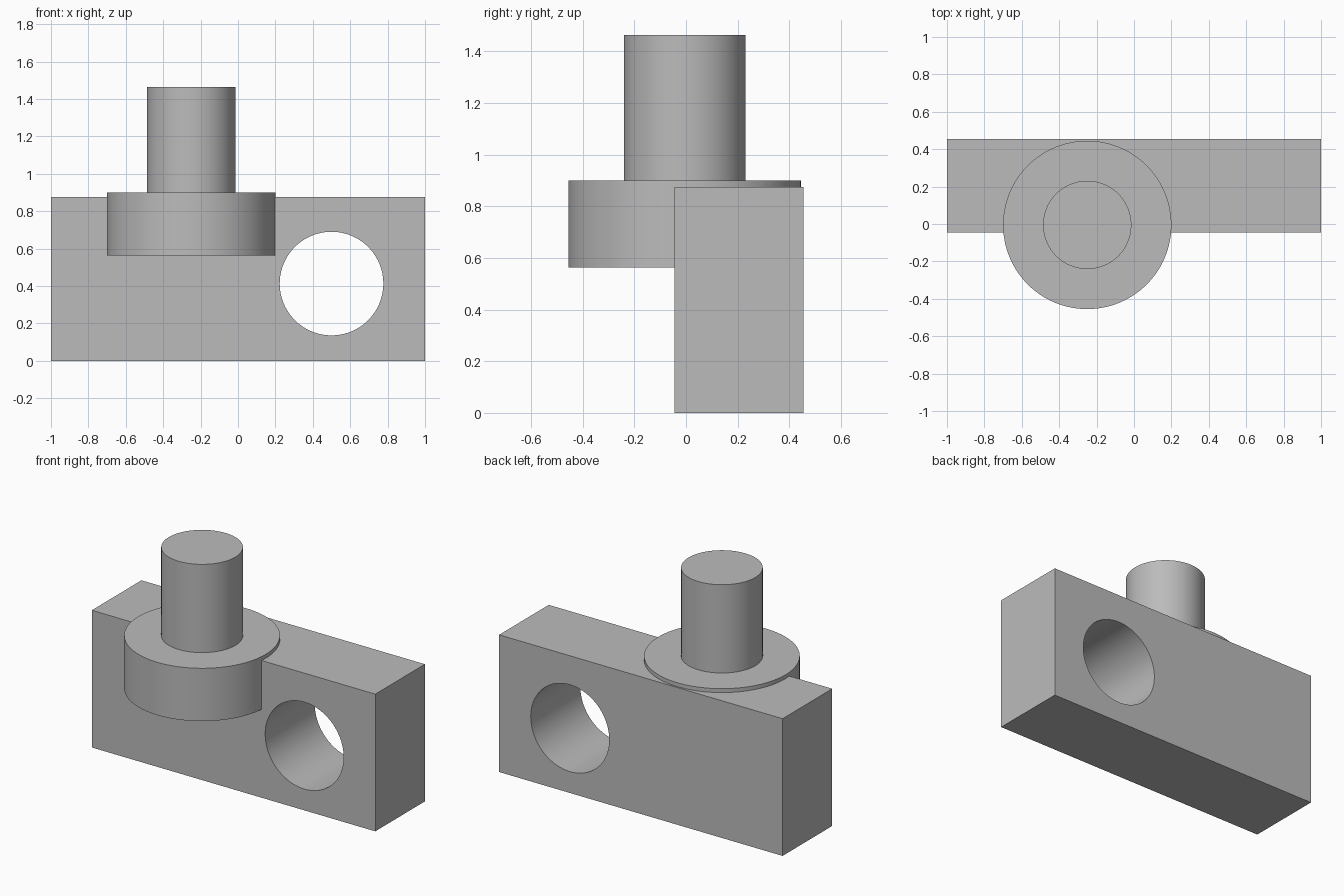
import bpy
from math import radians

if "Cube" in bpy.data.objects:
    bpy.data.objects.remove(bpy.data.objects["Cube"], do_unlink=True)

# One plain grey for every part
grey = bpy.data.materials.new("grey_metal")
grey.use_nodes = True
color = (0.5, 0.5, 0.5, 1)
grey.diffuse_color = color
grey.node_tree.nodes["Principled BSDF"].inputs["Base Color"].default_value = color


def finish(obj, name):
    obj.name = name
    obj.data.name = name
    if not obj.data.materials:
        obj.data.materials.append(grey)
    return obj


def smooth(obj):
    bpy.ops.object.select_all(action="DESELECT")
    obj.select_set(True)
    bpy.context.view_layer.objects.active = obj
    bpy.ops.object.shade_smooth_by_angle(angle=radians(30))


def cylinder(name, radius, x, y, bottom, top):
    bpy.ops.mesh.primitive_cylinder_add(
        vertices=96, radius=radius, depth=top - bottom,
        location=(x, y, (bottom + top) / 2))
    obj = finish(bpy.context.object, name)
    smooth(obj)
    return obj


# Rectangular block
bpy.ops.mesh.primitive_cube_add(size=1, location=(0, 0.205, 0.4375))
block = finish(bpy.context.object, "block")
block.scale = (2, 0.5, 0.875)
bpy.ops.object.transform_apply(location=False, rotation=False, scale=True)

# Round through hole, front to back
bpy.ops.mesh.primitive_cylinder_add(
    vertices=96, radius=0.277, depth=1,
    location=(0.5, 0.205, 0.413), rotation=(radians(90), 0, 0))
cutter = finish(bpy.context.object, "hole_cutter")
cutter.hide_render = True
cut = block.modifiers.new("through_hole", "BOOLEAN")
cut.operation = "DIFFERENCE"
cut.solver = "EXACT"
cut.object = cutter
bpy.context.view_layer.objects.active = block
bpy.ops.object.modifier_apply(modifier=cut.name)
bpy.data.objects.remove(cutter, do_unlink=True)
smooth(block)

# Flange set into the block, with the pin standing on it
cylinder("flange", 0.45, -0.25, -0.005, 0.563, 0.9)
cylinder("pin", 0.236, -0.25, -0.005, 0.85, 1.463)
